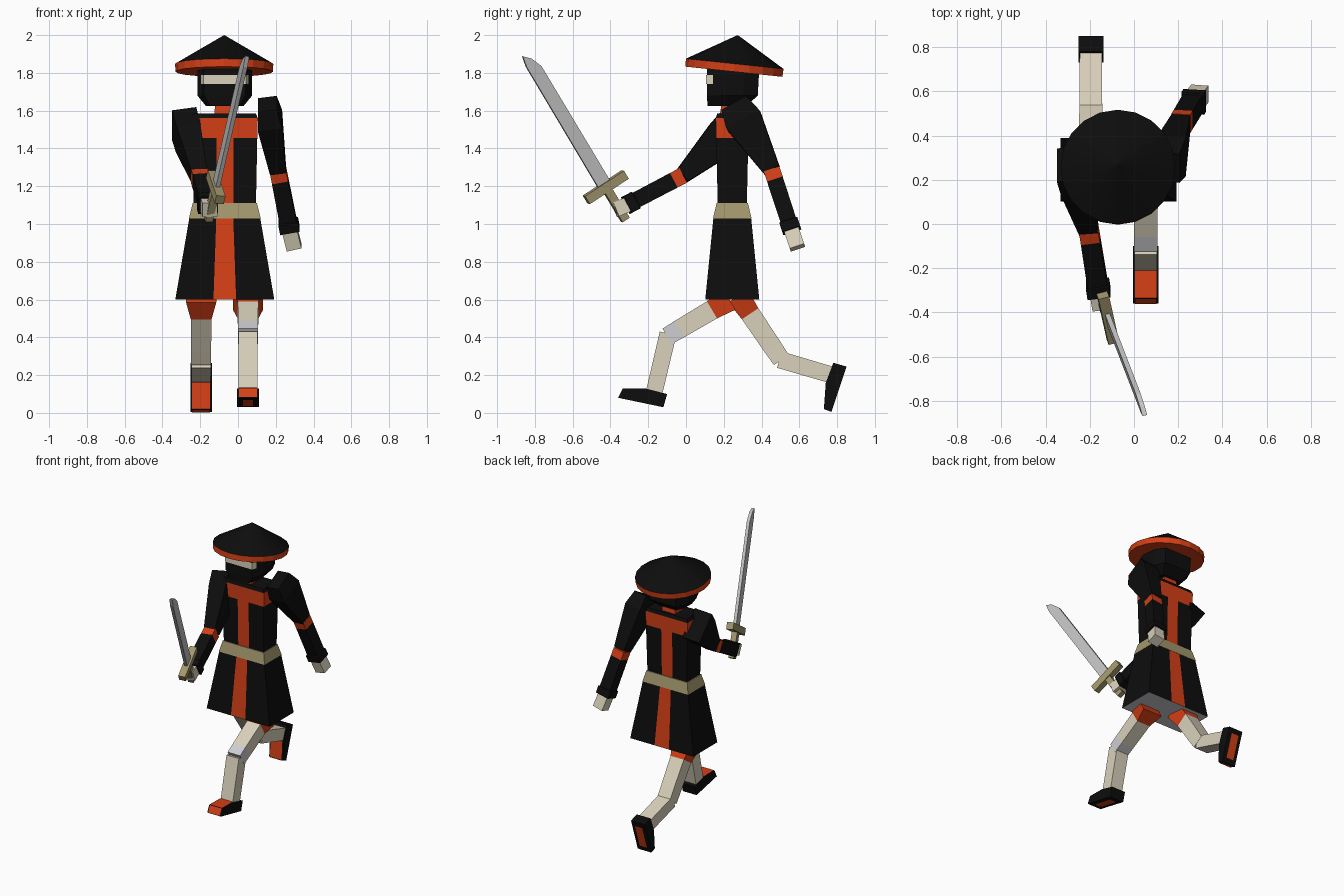
import bpy, bmesh, math
from mathutils import Vector, Matrix

if "Cube" in bpy.data.objects:
    bpy.data.objects.remove(bpy.data.objects["Cube"])

COLOURS = {
    "black": (0.004, 0.004, 0.004),
    "orange": (0.66, 0.05, 0.008),
    "cream": (0.70, 0.64, 0.50),
    "gold": (0.36, 0.31, 0.15),
    "steel": (0.55, 0.55, 0.55),
    "pale_grey": (0.62, 0.62, 0.65),
}
MATS = {}
for n, c in COLOURS.items():
    MATS[n] = bpy.data.materials.new(n)
    MATS[n].diffuse_color = (*c, 1)


def finish(name, bm, mats, recalc=True):
    if recalc:
        bmesh.ops.recalc_face_normals(bm, faces=bm.faces[:])
    me = bpy.data.meshes.new(name)
    bm.to_mesh(me)
    bm.free()
    for m in mats:
        me.materials.append(MATS[m])
    ob = bpy.data.objects.new(name, me)
    bpy.context.collection.objects.link(ob)
    return ob


def loft(name, rings, seg_mats, caps=None):
    """Skin closed rings; one colour per segment, and (start, end) cap colours."""
    caps = caps or (seg_mats[0], seg_mats[-1])
    mats = list(dict.fromkeys(list(seg_mats) + list(caps)))
    bm = bmesh.new()
    vs = [[bm.verts.new(p) for p in r] for r in rings]
    n = len(vs[0])
    for a, b, m in zip(vs, vs[1:], seg_mats):
        for i in range(n):
            f = bm.faces.new((a[i], a[(i + 1) % n], b[(i + 1) % n], b[i]))
            f.material_index = mats.index(m)
    for r, m in ((vs[0], caps[0]), (vs[-1], caps[1])):
        bm.faces.new(r).material_index = mats.index(m)
    return finish(name, bm, mats)


def beam(name, start, end, sections, seg_mats, side=(1, 0, 0)):
    """Box-section limb: sections are (fraction, width along side, depth)."""
    a, b = Vector(start), Vector(end)
    d = (b - a).normalized()
    u = Vector(side)
    u = (u - d * u.dot(d)).normalized()
    v = d.cross(u)
    rings = []
    for t, w, h in sections:
        c = a.lerp(b, t)
        rings.append([c + u * w / 2 * i + v * h / 2 * j
                      for i, j in ((-1, -1), (1, -1), (1, 1), (-1, 1))])
    return loft(name, rings, seg_mats)


CX, CY = -0.07, 0.245


def robe(name, levels, rule, caps):
    """Tapered box with a centre panel; levels are (z, half x, half y, half panel)."""
    rings = []
    for z, hx, hy, s in levels:
        xs = (-hx, -s, s, hx)
        rings.append([(CX + x, CY - hy, z) for x in xs]
                     + [(CX + x, CY + hy, z) for x in reversed(xs)])
    ob = loft(name, rings, ["black"] * (len(levels) - 1), caps)
    for m in MATS:
        if m not in [k.name for k in ob.data.materials]:
            ob.data.materials.append(MATS[m])
    names = [k.name for k in ob.data.materials]
    for f in ob.data.polygons:
        if abs(f.normal.z) < 0.9:
            panel = abs(f.center.x - CX) < 0.03 and abs(f.normal.y) > 0.5
            f.material_index = names.index(rule(f.center.z, panel))
    return ob


# Robe: skirt, belt and chest with a T-shaped trim
robe("skirt", [(0.60, 0.262, 0.143, 0.06), (1.03, 0.188, 0.10, 0.045)],
     lambda z, p: "orange" if p else "black", ("pale_grey", "black"))
robe("belt", [(1.03, 0.19, 0.102, 0.045), (1.11, 0.17, 0.083, 0.045)],
     lambda z, p: "gold", ("gold", "gold"))
robe("chest", [(1.10, 0.165, 0.077, 0.045), (1.455, 0.172, 0.085, 0.045),
               (1.56, 0.175, 0.088, 0.045), (1.585, 0.165, 0.08, 0.045)],
     lambda z, p: "orange" if 1.46 < z < 1.56 or (p and z < 1.5) else "black",
     ("black", "black"))
beam("neck", (CX, CY, 1.57), (CX, CY, 1.67), [(0, 0.11, 0.13), (1, 0.10, 0.11)], ["orange"])


# Head: eight-sided block with a tapered chin
def octagon(z, hx, y0, y1):
    k = 0.76
    a, b = y0 + (y1 - y0) * 0.28, y1 - (y1 - y0) * 0.28
    return [(CX + x, y, z) for x, y in
            ((-hx * k, y0), (hx * k, y0), (hx, a), (hx, b),
             (hx * k, y1), (-hx * k, y1), (-hx, b), (-hx, a))]


loft("head", [octagon(1.625, 0.10, 0.115, 0.32), octagon(1.68, 0.145, 0.11, 0.38),
              octagon(1.86, 0.145, 0.11, 0.39)], ["black", "black"])

# Face opening, a thin strip wrapping the front of the head
bm = bmesh.new()
strip = [(-0.126, 0.142), (-0.113, 0.106), (0.113, 0.106), (0.126, 0.142)]
cols = [[bm.verts.new((CX + x, y, z)) for z in (1.74, 1.79)] for x, y in strip]
for p, q in zip(cols, cols[1:]):
    bm.faces.new((p[0], q[0], q[1], p[1]))
finish("face_opening", bm, ["cream"], recalc=False)

# Conical straw hat, tipped back
N = 20
tilt = Matrix.Translation((CX - 0.003, 0.258, 1.848)) @ Matrix.Rotation(math.radians(-6), 4, 'X')
circle = lambda r, z: [tilt @ Vector((r * math.cos(2 * math.pi * i / N),
                                      r * math.sin(2 * math.pi * i / N), z)) for i in range(N)]
loft("hat", [circle(0.258, -0.042), circle(0.26, 0), circle(0.002, 0.152)],
     ["orange", "black"], ("orange", "black"))

# Arms: upper arm, elbow band, forearm with cuff, hand
ARMS = {
    "right": dict(top=(-0.285, 0.275, 1.53), elbow=(-0.205, -0.02, 1.255),
                  wrist=(-0.158, -0.315, 1.10), hand=(-0.148, -0.375, 1.075),
                  upper=[(0, 0.13, 0.22), (0.25, 0.13, 0.20), (1, 0.085, 0.085)]),
    "left": dict(top=(0.155, 0.255, 1.635), elbow=(0.212, 0.455, 1.285),
                 wrist=(0.275, 0.56, 0.965), hand=(0.297, 0.59, 0.875),
                 upper=[(0, 0.10, 0.15), (0.25, 0.13, 0.20), (1, 0.085, 0.09)]),
}
for side, a in ARMS.items():
    beam(side + "_upper_arm", a["top"], a["elbow"], a["upper"], ["black", "black"])
    beam(side + "_forearm", a["elbow"], a["wrist"],
         [(0, 0.087, 0.087), (0.17, 0.087, 0.087), (0.84, 0.09, 0.085),
          (0.85, 0.105, 0.10), (1, 0.105, 0.10)],
         ["orange", "black", "black", "black"])
    beam(side + "_hand", a["wrist"], a["hand"], [(-0.1, 0.08, 0.08), (1, 0.08, 0.08)], ["cream"])

# Legs: orange shorts, thigh, shin
LEGS = {
    "left": dict(x=0.053, hip=(0.23, 0.60), knee=(-0.10, 0.405),
                 shin=((-0.095, 0.42), (-0.167, 0.115)), end="pale_grey"),
    "right": dict(x=-0.195, hip=(0.275, 0.62), knee=(0.505, 0.28),
                  shin=((0.495, 0.282), (0.79, 0.195)), end="cream"),
}
for side, l in LEGS.items():
    at = lambda p: (l["x"], *p)
    beam(side + "_thigh", at(l["hip"]), at(l["knee"]),
         [(0, 0.16, 0.125), (0.28, 0.11, 0.105), (0.80, 0.105, 0.10), (1, 0.105, 0.095)],
         ["orange", "cream", l["end"]])
    beam(side + "_shin", at(l["shin"][0]), at(l["shin"][1]),
         [(0, 0.103, 0.09), (1, 0.10, 0.088)], ["cream"])

# Shoes: extruded side profiles (toe top, ankle, heel top, heel base, toe base)
SHOES = {
    "left": [(-0.335, 0.13), (-0.21, 0.128), (-0.10, 0.10), (-0.12, 0.03), (-0.36, 0.08)],
    "right": [(0.73, 0.02), (0.74, 0.16), (0.78, 0.265), (0.85, 0.245), (0.77, 0.005)],
}
for side, prof in SHOES.items():
    x = LEGS[side]["x"]
    loft(side + "_shoe", [[(x + s * 0.057, y, z) for y, z in prof] for s in (-1, 1)], ["black"])
    pts = [Vector((0, y, z)) for y, z in prof]
    mid = sum(pts, Vector()) / len(pts)
    # coloured plates: upper, toe and sole
    for part, i, j, hw, m0, m1 in (("upper", 0, 1, 0.048, 0, 1), ("toe", 4, 0, 0.048, 0.05, 1),
                                   ("sole", 3, 4, 0.03, 0.15, 0.85)):
        p, q = pts[i].lerp(pts[j], m0), pts[i].lerp(pts[j], m1)
        nrm = (q - p).cross(Vector((1, 0, 0))).normalized()
        if nrm.dot((p + q) / 2 - mid) < 0:
            nrm.negate()
        ends = [p + nrm * 0.004, q + nrm * 0.004]
        quad = [Vector((x + s * hw, e.y, e.z)) for s, e in
                ((-1, ends[0]), (1, ends[0]), (1, ends[1]), (-1, ends[1]))]
        if (quad[1] - quad[0]).cross(quad[2] - quad[1]).dot(nrm) < 0:
            quad.reverse()
        bm = bmesh.new()
        bm.faces.new([bm.verts.new(v) for v in quad])
        finish(f"{side}_shoe_{part}", bm, ["orange"], recalc=False)

# Sword: grip, guard and slanted-tip blade
guard = Vector((-0.118, -0.425, 1.195))
tip = Vector((0.045, -0.848, 1.90))
axis = (tip - guard).normalized()
wide = Vector((-0.05, 0.22, 0.13))
wide = (wide - axis * wide.dot(axis)).normalized()
thin = axis.cross(wide)
beam("sword_grip", guard - axis * 0.205, guard, [(0, 0.045, 0.04), (1, 0.045, 0.04)],
     ["gold"], wide)
beam("sword_guard", guard - wide * 0.125, guard + wide * 0.125,
     [(0, 0.05, 0.05), (1, 0.05, 0.05)], ["gold"], thin)
length = (tip - guard).length
outline = [(0, -0.037), (0, 0.037), (length - 0.10, 0.037), (length - 0.035, 0.012),
           (length, -0.022), (length - 0.06, -0.034)]
loft("sword_blade", [[guard + axis * t + wide * w + thin * s * 0.011 for t, w in outline]
                     for s in (-1, 1)], ["steel"])

for m in bpy.data.materials:
    if m.users and not m.is_grease_pencil:
        m.use_nodes = True
        m.node_tree.nodes["Principled BSDF"].inputs["Base Color"].default_value = m.diffuse_color
